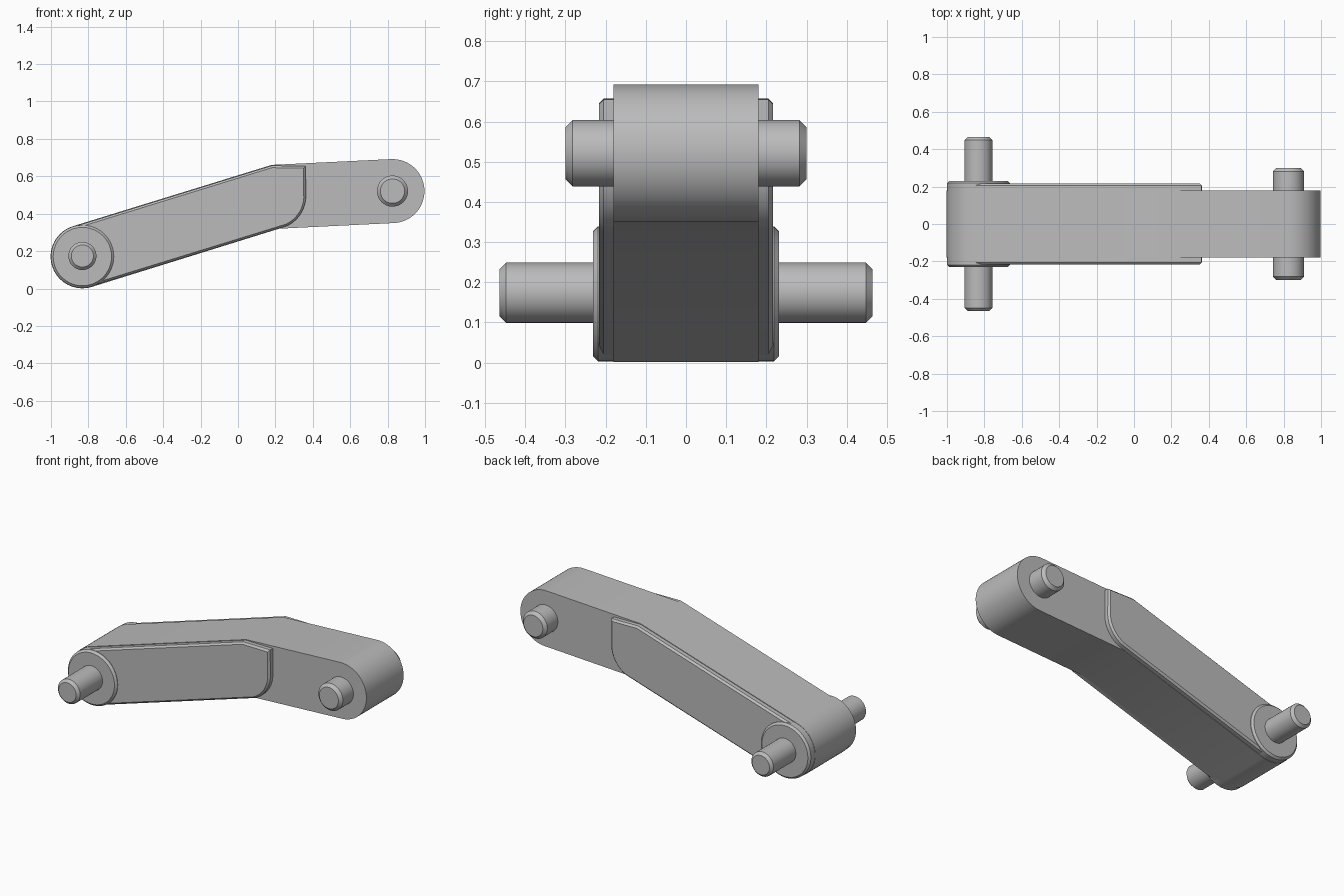
import bpy, bmesh
from math import sin, cos, radians

old = bpy.data.objects.get("Cube")
if old:
    bpy.data.objects.remove(old, do_unlink=True)

grey = bpy.data.materials.new("plain grey")
grey.use_nodes = True
grey.diffuse_color = (0.5, 0.5, 0.5, 1)
grey.node_tree.nodes["Principled BSDF"].inputs["Base Color"].default_value = (0.5, 0.5, 0.5, 1)

LOW = (-0.832, 0.171)    # axis of the lower joint
HIGH = (0.826, 0.521)    # axis of the upper joint


def arc(centre, r, start, end, n=32):
    """Points along an arc in the x-z plane, in degrees."""
    angles = [radians(start + (end - start) * i / n) for i in range(n + 1)]
    return [(centre[0] + r * cos(a), centre[1] + r * sin(a)) for a in angles]


def extrude(name, outline, half_width, bevel=0.0):
    """Extrude an x-z outline symmetrically along y and bevel its rims."""
    bm = bmesh.new()
    face = bm.faces.new([bm.verts.new((x, -half_width, z)) for x, z in outline])
    moved = bmesh.ops.extrude_face_region(bm, geom=[face])["geom"]
    verts = [g for g in moved if isinstance(g, bmesh.types.BMVert)]
    bmesh.ops.translate(bm, verts=verts, vec=(0, 2 * half_width, 0))
    bmesh.ops.recalc_face_normals(bm, faces=bm.faces)
    if bevel:
        rims = [e for e in bm.edges
                if abs(e.verts[0].co.y - e.verts[1].co.y) < 1e-6]
        bmesh.ops.bevel(bm, geom=rims, offset=bevel, segments=1,
                        affect='EDGES', profile=0.5)
    mesh = bpy.data.meshes.new(name)
    bm.to_mesh(mesh)
    bm.free()
    obj = bpy.data.objects.new(name, mesh)
    bpy.context.collection.objects.link(obj)
    mesh.materials.append(grey)
    bpy.ops.object.select_all(action='DESELECT')
    obj.select_set(True)
    bpy.context.view_layer.objects.active = obj
    bpy.ops.object.shade_smooth_by_angle(angle=radians(30))
    return obj


def disc(name, centre, r, half_width, bevel):
    return extrude(name, arc(centre, r, 0, 354.375, 63), half_width, bevel)


# Bent core arm with rounded ends
core = (arc(LOW, 0.17, 107, 287) + [(0.22, 0.32)]
        + arc(HIGH, 0.171, -87, 93) + [(0.18, 0.661)])
extrude("core_arm", core, 0.18)

# Thicker cladding over the long section, with a curved front edge
cladding = (arc(LOW, 0.166, 107, 287) + [(0.225, 0.323)]
            + arc((0.185, 0.495), 0.178, -64, -4, 10)
            + [(0.362, 0.655), (0.18, 0.657)])
extrude("side_cladding", cladding, 0.216, 0.011)

# Lower joint boss and the two cross pins
disc("lower_boss", LOW, 0.168, 0.231, 0.012)
disc("lower_pin", (LOW[0], 0.174), 0.075, 0.464, 0.016)
disc("upper_pin", HIGH, 0.083, 0.3, 0.018)
